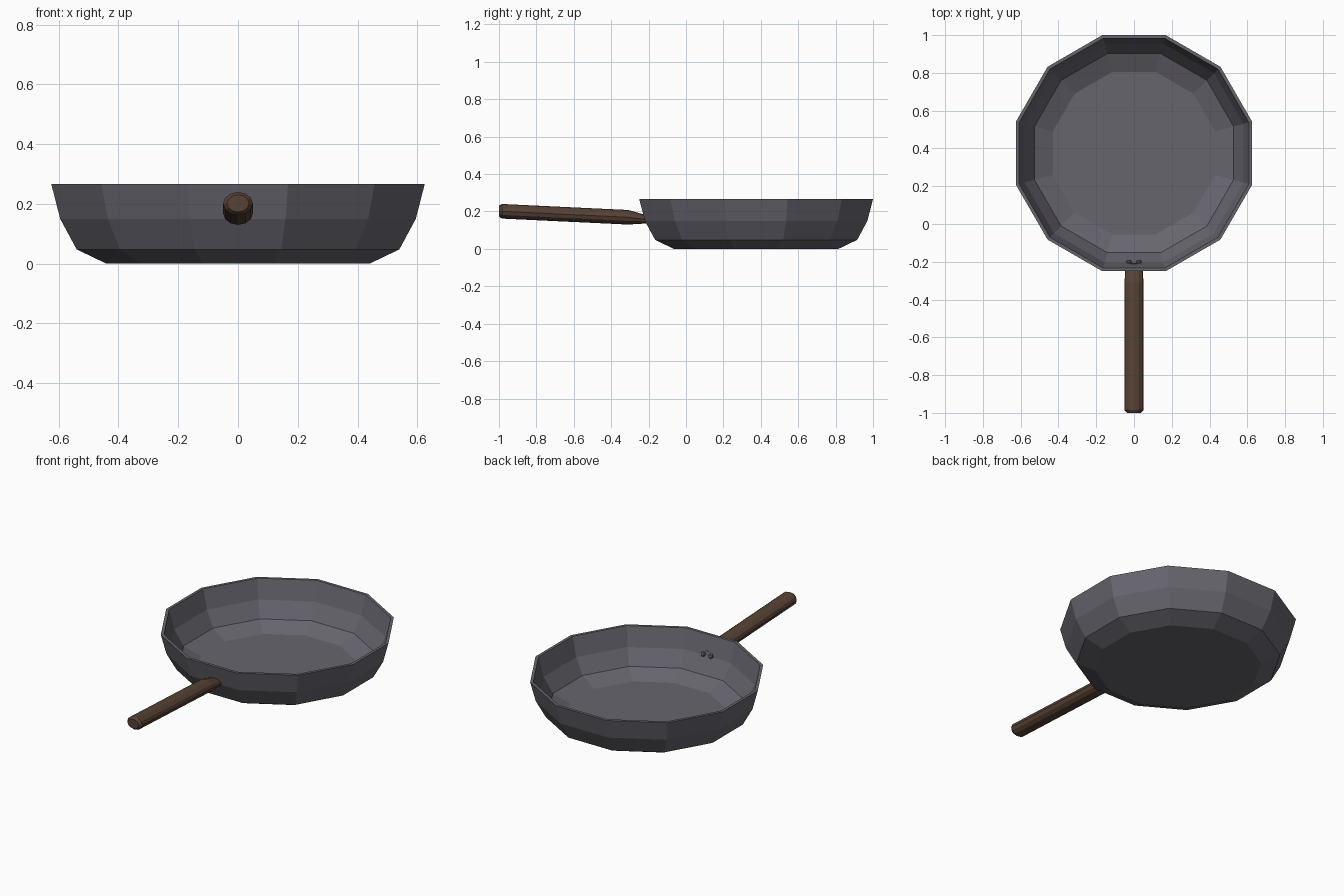
import bpy, bmesh, math
from mathutils import Vector, Matrix

if "Cube" in bpy.data.objects:
    bpy.data.objects.remove(bpy.data.objects["Cube"])


def material(name, rgb):
    m = bpy.data.materials.new(name)
    m.diffuse_color = (*rgb, 1)
    m.use_nodes = True
    m.node_tree.nodes["Principled BSDF"].inputs["Base Color"].default_value = m.diffuse_color
    return m


def loft(name, rings, mat):
    """Skin a list of vertex rings and cap both ends."""
    bm = bmesh.new()
    loops = [[bm.verts.new(p) for p in ring] for ring in rings]
    for a, b in zip(loops, loops[1:]):
        n = len(a)
        for i in range(n):
            j = (i + 1) % n
            bm.faces.new((a[i], a[j], b[j], b[i]))
    bm.faces.new(loops[0][::-1])
    bm.faces.new(loops[-1])
    bmesh.ops.recalc_face_normals(bm, faces=bm.faces)
    me = bpy.data.meshes.new(name)
    bm.to_mesh(me)
    bm.free()
    me.materials.append(mat)
    ob = bpy.data.objects.new(name, me)
    bpy.context.collection.objects.link(ob)
    return ob


iron = material("iron", (0.135, 0.13, 0.155))
wood = material("wood", (0.095, 0.055, 0.035))

# Pan: twelve-sided bowl, profile as (distance to flat side, z), outside then inside
SIDES, CY = 12, 0.375
profile = [(0.44, 0), (0.54, 0.048), (0.595, 0.15), (0.625, 0.267),
           (0.608, 0.267), (0.579, 0.152), (0.527, 0.06), (0.43, 0.015)]


def pan_ring(apothem, z):
    r = apothem / math.cos(math.pi / SIDES)
    return [(r * math.cos((i + 0.5) * math.tau / SIDES),
             CY + r * math.sin((i + 0.5) * math.tau / SIDES), z) for i in range(SIDES)]


loft("pan", [pan_ring(a, z) for a, z in profile], iron)

# Handle: oval grip rising towards its end, as (y, z centre, half width, half height)
stations = [(-1.0, 0.202, 0.037, 0.029), (-0.985, 0.201, 0.05, 0.039),
            (-0.31, 0.169, 0.05, 0.039), (-0.21, 0.158, 0.045, 0.022)]
N = 12
loft("handle", [[(w * math.cos(i * math.tau / N), y, z + h * math.sin(i * math.tau / N))
                 for i in range(N)] for y, z, w, h in stations], wood)

# Rivets: two small domed studs on the inner wall behind the handle
axis = Vector((0, 1, 0.35)).normalized()
turn = axis.to_track_quat('Z', 'Y').to_matrix().to_4x4()
for side, x in (("left", -0.026), ("right", 0.026)):
    place = Matrix.Translation((x, -0.209, 0.155)) @ turn
    rings = [[place @ Vector((r * math.cos(i * math.tau / 8), r * math.sin(i * math.tau / 8), d))
              for i in range(8)] for r, d in ((0.014, 0), (0.014, 0.012), (0.009, 0.018))]
    loft("rivet_" + side, rings, iron)
